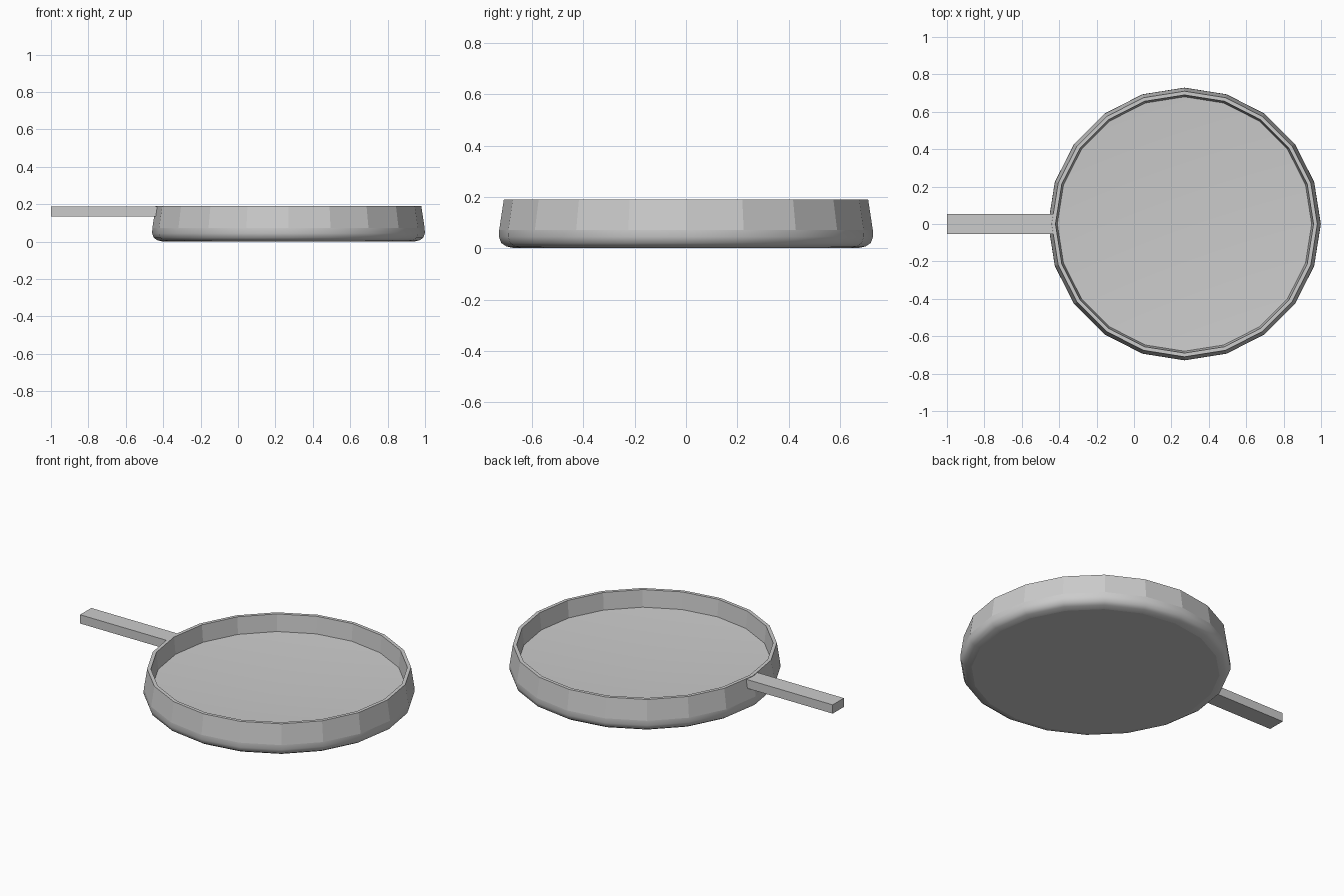
import bpy, bmesh
from math import cos, sin, tau

if "Cube" in bpy.data.objects:
    bpy.data.objects.remove(bpy.data.objects["Cube"])

SIDES = 20
CENTRE_X = 0.27


def finish(bm, name):
    bmesh.ops.recalc_face_normals(bm, faces=bm.faces)
    mesh = bpy.data.meshes.new(name)
    bm.to_mesh(mesh)
    bm.free()
    obj = bpy.data.objects.new(name, mesh)
    bpy.context.collection.objects.link(obj)
    bpy.context.view_layer.objects.active = obj
    return obj


# Pan body: closed shell lathed from (radius, height), outside then inside
profile = [(0.668, 0.0), (0.70, 0.007), (0.72, 0.02), (0.729, 0.045),
           (0.728, 0.072), (0.71, 0.19),
           (0.69, 0.19), (0.68, 0.09)]
FLAT_BANDS = {4, 5, 6}  # walls and rim stay faceted

bm = bmesh.new()
rings = [[bm.verts.new((CENTRE_X + r * cos(tau * i / SIDES), r * sin(tau * i / SIDES), z))
          for i in range(SIDES)] for r, z in profile]
for band, (low, high) in enumerate(zip(rings, rings[1:])):
    for i in range(SIDES):
        j = (i + 1) % SIDES
        face = bm.faces.new((low[i], low[j], high[j], high[i]))
        face.smooth = band not in FLAT_BANDS
bm.faces.new(rings[0])

# Cooking floor: shallow smooth dish sinking to the middle
centre = bm.verts.new((CENTRE_X, 0, 0.05))
for i in range(SIDES):
    face = bm.faces.new((rings[-1][i], rings[-1][(i + 1) % SIDES], centre))
    face.smooth = True
# Crease between wall and floor
for i in range(SIDES):
    bm.edges.get((rings[-1][i], rings[-1][(i + 1) % SIDES])).smooth = False
finish(bm, "pan_body")

# Handle: plain square bar running into the side wall
bm = bmesh.new()
bmesh.ops.create_cube(bm, size=1)
for v in bm.verts:
    v.co.x = -1.0 if v.co.x < 0 else -0.43
    v.co.y *= 0.105
    v.co.z = 0.135 if v.co.z < 0 else 0.187
finish(bm, "handle")
